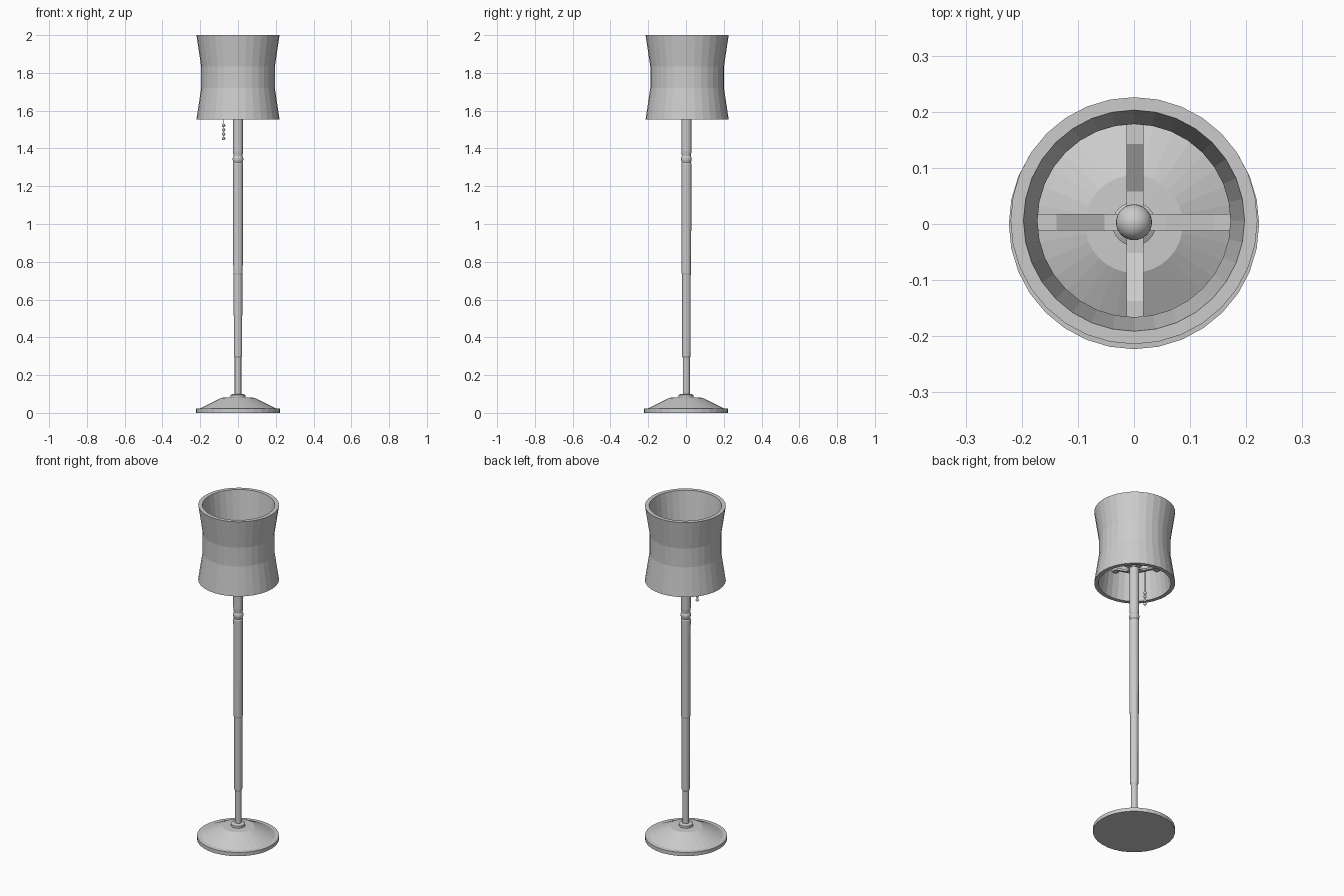
import bpy, bmesh
from math import cos, sin, pi

if "Cube" in bpy.data.objects:
    bpy.data.objects.remove(bpy.data.objects["Cube"])


def lathe(name, profile, sides=32, center=(0, 0), closed=False, smooth=False):
    """Revolve (radius, z) points around a vertical axis."""
    bm = bmesh.new()
    rings = [[bm.verts.new((center[0] + r * cos(2 * pi * i / sides),
                            center[1] + r * sin(2 * pi * i / sides), z))
              for i in range(sides)] for r, z in profile]
    pairs = list(zip(rings, rings[1:]))
    if closed:
        pairs.append((rings[-1], rings[0]))
    for a, b in pairs:
        for i in range(sides):
            j = (i + 1) % sides
            bm.faces.new((a[i], a[j], b[j], b[i]))
    if not closed:
        bm.faces.new(rings[0][::-1])
        bm.faces.new(rings[-1])
    return finish(name, bm, smooth)


def finish(name, bm, smooth=False):
    bmesh.ops.recalc_face_normals(bm, faces=bm.faces)
    for f in bm.faces:
        f.smooth = smooth
    mesh = bpy.data.meshes.new(name)
    bm.to_mesh(mesh)
    bm.free()
    ob = bpy.data.objects.new(name, mesh)
    bpy.context.collection.objects.link(ob)
    return ob


def ball(name, radius, loc, seg=12):
    bm = bmesh.new()
    bmesh.ops.create_uvsphere(bm, u_segments=seg, v_segments=seg // 2, radius=radius)
    bmesh.ops.translate(bm, verts=bm.verts, vec=loc)
    return finish(name, bm, True)


# Foot: rimmed disc with a shallow cone and a collar
lathe("base", [(.223, 0), (.223, .022), (.2, .024), (.087, .08), (.02, .082)])
lathe("base_collar", [(.039, .078), (.039, .095), (.03, .1)], 24)

# Pole with stepped taper and a turned knuckle
lathe("pole", [(.018, .09), (.018, .29), (.022, .3), (.023, .73), (.025, .74),
               (.027, 1.3), (.027, 1.318), (.024, 1.325), (.028, 1.34),
               (.028, 1.35), (.024, 1.36), (.027, 1.385), (.027, 1.66)],
      20, (0, .002))

# Waisted lampshade with wall thickness
outer = [(.22, 1.553), (.195, 1.72), (.195, 1.833), (.22, 2)]
inner = [(r - .023, z) for r, z in reversed(outer)]
lathe("lampshade", outer + inner, 32, (0, .006), closed=True)

# Four cranked support arms rising from the pole to the shade
side = [(.0, 1.645), (.055, 1.645), (.14, 1.695), (.18, 1.695)]
loop = side + [(r, z + .014) for r, z in reversed(side)]
for k, name in enumerate(("right", "back", "left", "front")):
    c, s = cos(k * pi / 2), sin(k * pi / 2)
    bm = bmesh.new()
    a, b = [[bm.verts.new((.002 + r * c - w * s, .003 + r * s + w * c, z))
             for r, z in loop] for w in (-.015, .015)]
    n = len(loop)
    for i in range(n):
        j = (i + 1) % n
        bm.faces.new((a[i], a[j], b[j], b[i]))
    for v in (a, b):
        for i in range(3):
            bm.faces.new((v[i], v[i + 1], v[n - 2 - i], v[n - 1 - i]))
    finish("shade_arm_" + name, bm)

# Bulb on its socket
lathe("bulb_neck", [(.02, 1.65), (.02, 1.69), (.027, 1.71)], 20, (0, .003), smooth=True)
ball("bulb", .032, (0, .003, 1.725), 32)

# Pull chain: thin cord and beads
lathe("pull_cord", [(.002, 1.46), (.002, 1.665)], 8, (-.076, .002))
for i in range(4):
    ball("chain_bead_%d" % (i + 1), .009, (-.076, .002, 1.453 + .023 * i))
